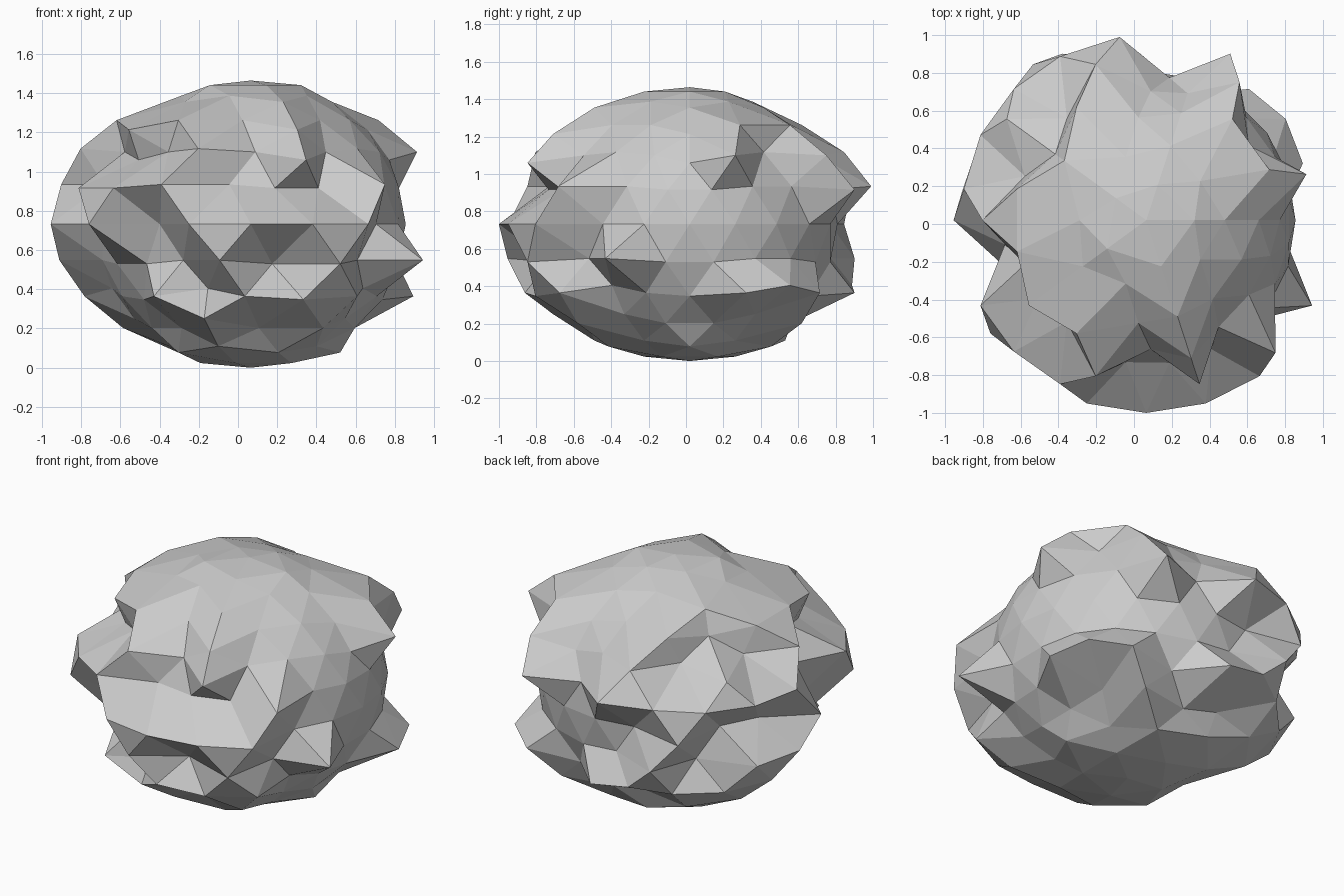
import bpy, bmesh, math

if "Cube" in bpy.data.objects:
    bpy.data.objects.remove(bpy.data.objects["Cube"])

# Boulder: a flattened low-poly ball whose rings step between a bulged and a sunken radius
BULGE, SUNK = 1.02, 0.79
CENTRE = (0.065, 0.02, 0.732)

# Sunken stretches on each ring (ring 0 = top pole, 12 = bottom), as angle ranges in degrees
HOLLOWS = {
    1: [(72, 144)],
    2: [(324, 468), (180, 252)],
    3: [(264, 264), (312, 360), (72, 96), (144, 144)],
    4: [(306, 360), (36, 36), (72, 90), (126, 126), (162, 162), (198, 234), (270, 270)],
    5: [(261, 297), (333, 405), (81, 81), (189, 189)],
    6: [(324, 468), (144, 162), (198, 198), (234, 234)],
    7: [(189, 243), (279, 279), (315, 315), (351, 459), (135, 135)],
    8: [(180, 216), (252, 252), (324, 360), (72, 72)],
    9: [(324, 396), (84, 108), (180, 228), (276, 276)],
    10: [(180, 180), (36, 36), (324, 324)],
}


def is_sunken(ring, angle):
    for start, end in HOLLOWS.get(ring, []):
        if any(start - 5 <= angle + turn <= end + 5 for turn in (-360, 0, 360)):
            return True
    return False


bm = bmesh.new()
bmesh.ops.create_icosphere(bm, subdivisions=3, radius=1.0)
for v in bm.verts:
    ring = round(math.degrees(math.acos(max(-1, min(1, v.co.z)))) / 15)
    angle = math.degrees(math.atan2(v.co.y, v.co.x)) % 360
    f = SUNK if is_sunken(ring, angle) else BULGE
    v.co.x *= f
    v.co.y *= f
    v.co.z *= CENTRE[2]
    v.co.x += CENTRE[0]
    v.co.y += CENTRE[1]
    v.co.z += CENTRE[2]

mesh = bpy.data.meshes.new("boulder")
bm.to_mesh(mesh)
bm.free()
boulder = bpy.data.objects.new("boulder", mesh)
bpy.context.collection.objects.link(boulder)
